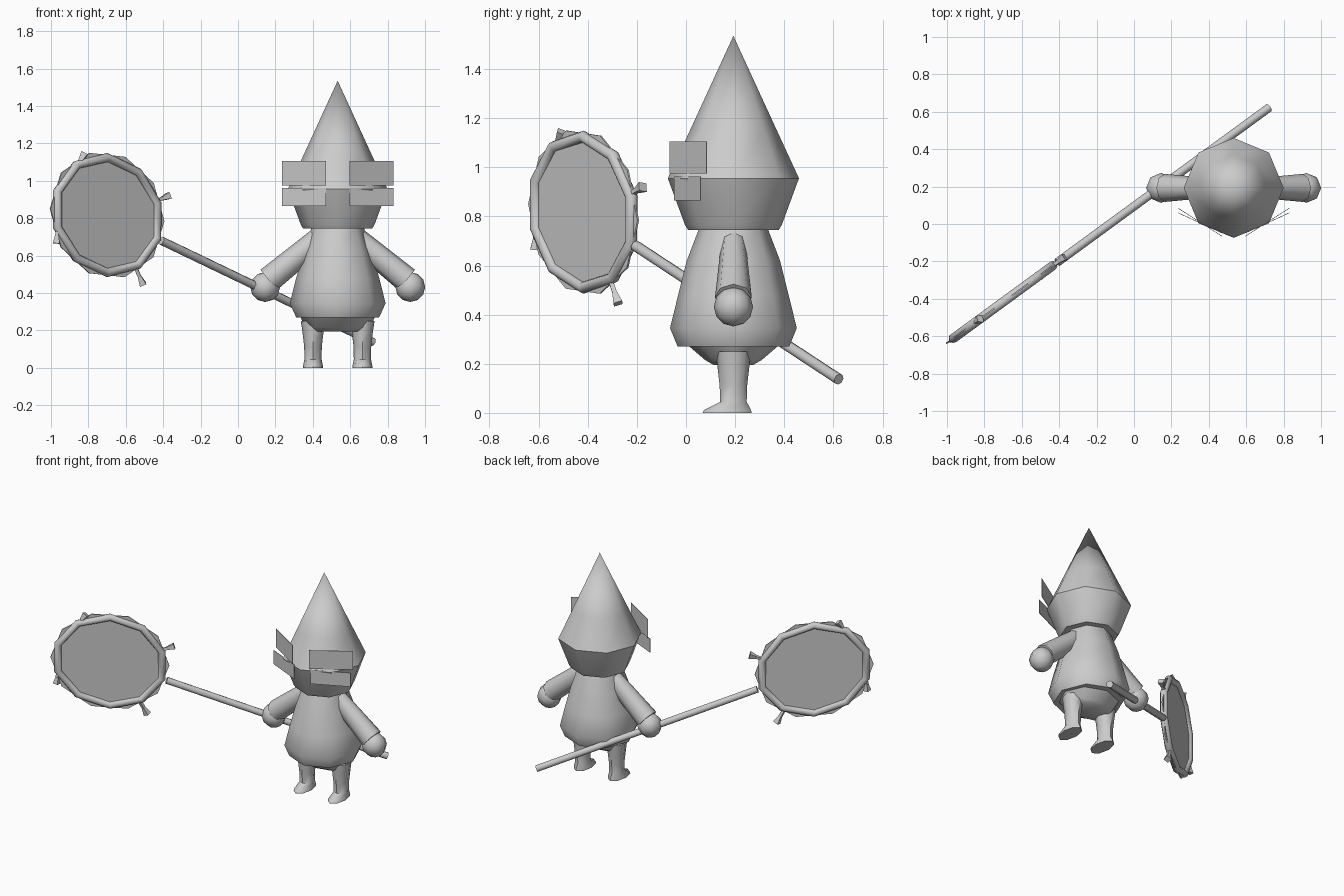
import bpy, bmesh, math
from mathutils import Vector

if "Cube" in bpy.data.objects:
    bpy.data.objects.remove(bpy.data.objects["Cube"], do_unlink=True)

grey = bpy.data.materials.new("plain_grey")
grey.use_nodes = True
COLOUR = (0.6, 0.6, 0.6, 1)
grey.diffuse_color = COLOUR
grey.node_tree.nodes["Principled BSDF"].inputs["Base Color"].default_value = COLOUR

X, Y, Z = Vector((1, 0, 0)), Vector((0, 1, 0)), Vector((0, 0, 1))
MID = Vector((0.533, 0.193, 0))   # vertical axis of the figure
parts = []


def finish(name, bm):
    bmesh.ops.recalc_face_normals(bm, faces=bm.faces)
    mesh = bpy.data.meshes.new(name)
    bm.to_mesh(mesh)
    bm.free()
    mesh.materials.append(grey)
    obj = bpy.data.objects.new(name, mesh)
    bpy.context.collection.objects.link(obj)
    parts.append(obj)
    return obj


def loft(name, rings, sides=8, turn=0.0):
    """Skin a row of rings, each given as (centre, half axis, half axis)."""
    bm = bmesh.new()
    loops = []
    for c, a, b in rings:
        angles = [turn + math.tau * i / sides for i in range(sides)]
        loops.append([bm.verts.new(c + a * math.cos(t) + b * math.sin(t)) for t in angles])
    for low, high in zip(loops, loops[1:]):
        for i in range(sides):
            j = (i + 1) % sides
            bm.faces.new((low[i], low[j], high[j], high[i]))
    bm.faces.new(loops[0][::-1])
    bm.faces.new(loops[-1])
    bmesh.ops.remove_doubles(bm, verts=bm.verts, dist=0.0005)
    return finish(name, bm)


def turned(name, profile):
    """Upright solid on the figure's axis from (height, x radius, y radius)."""
    return loft(name, [(MID + Z * z, X * rx, Y * ry) for z, rx, ry in profile])


def rod(name, p, q, r1, r2, sides=8):
    d = (q - p).normalized()
    a = d.orthogonal().normalized()
    b = d.cross(a)
    return loft(name, [(p, a * r1, b * r1), (q, a * r2, b * r2)], sides)


# Head, hat and clothes
turned("hat", [(0.955, 0.267, 0.267), (1.15, 0.177, 0.177), (1.535, 0.0001, 0.0001)])
turned("head", [(0.745, 0.185, 0.185), (0.765, 0.197, 0.197), (0.955, 0.267, 0.267)])
turned("tunic", [(0.27, 0.222, 0.227), (0.345, 0.256, 0.258), (0.48, 0.222, 0.225),
                 (0.62, 0.182, 0.19), (0.75, 0.14, 0.14)])
turned("hips", [(0.195, 0.15, 0.08), (0.215, 0.175, 0.115), (0.275, 0.2, 0.185)])

for side, s in (("right", -1), ("left", 1)):
    # Legs flaring into pointed feet
    leg = MID + X * s * 0.132
    loft(side + "_leg", [(leg + Z * z + Y * dy, X * rx, Y * ry) for z, dy, rx, ry in
                         ((0, -0.026, 0.053, 0.1), (0.012, -0.024, 0.053, 0.096),
                          (0.045, 0, 0.046, 0.054), (0.11, 0, 0.047, 0.056),
                          (0.19, 0, 0.056, 0.065), (0.25, 0, 0.065, 0.07))])
    # Sleeves and round hands
    shoulder = MID + X * s * 0.1 + Z * 0.69
    wrist = MID + X * s * 0.369 + Z * 0.47
    across = (wrist - shoulder).cross(Y).normalized()
    loft(side + "_arm", [(shoulder, across * 0.062, Y * 0.05), (wrist, across * 0.07, Y * 0.075)])
    bm = bmesh.new()
    bmesh.ops.create_uvsphere(bm, u_segments=8, v_segments=6, radius=0.08)
    bmesh.ops.translate(bm, verts=bm.verts, vec=MID + X * s * 0.388 + Z * 0.432)
    finish(side + "_hand", bm)

    # Slanted plates beside the face
    for label, z0, z1, y0, y1 in (("upper", 0.975, 1.105, -0.065, 0.085),
                                  ("lower", 0.865, 0.962, -0.048, 0.06)):
        bm = bmesh.new()
        inner, outer = MID.x + s * 0.063, MID.x + s * 0.298
        corners = ((inner, y0, z0), (outer, y1, z0), (outer, y1, z1), (inner, y0, z1))
        bm.faces.new([bm.verts.new(c) for c in corners])
        plate = finish(f"{side}_{label}_face_plate", bm)
        thick = plate.modifiers.new("thickness", "SOLIDIFY")
        thick.thickness = 0.003
        thick.offset = 0

# Long handle held in the right hand
tail, joint = Vector((0.722, 0.622, 0.137)), Vector((-0.41, -0.205, 0.68))
rod("handle", tail, joint, 0.023, 0.023)

# Oval hoop in the upright plane of the handle
centre = Vector((-0.7, -0.417, 0.817))
along = (centre - joint).normalized()
normal = along.cross(Z).normalized()
rise = normal.cross(along).normalized()
A, B, SIDES, TUBE = 0.352, 0.302, 10, 0.025
bm = bmesh.new()
loops = []
for i in range(SIDES):
    t = math.tau * i / SIDES
    spoke = along * A * math.cos(t) + rise * B * math.sin(t)
    out = spoke.normalized()
    loops.append([bm.verts.new(centre + spoke + out * TUBE * math.cos(k) + normal * TUBE * math.sin(k))
                  for k in (math.tau * n / 8 for n in range(8))])
for i, ring in enumerate(loops):
    after = loops[(i + 1) % SIDES]
    for n in range(8):
        m = (n + 1) % 8
        bm.faces.new((ring[n], ring[m], after[m], after[n]))
finish("hoop", bm)

# Flat panel whose corners peek past the hoop
loft("hoop_panel", [(centre + normal * d, along * 0.383, rise * 0.333) for d in (-0.004, 0.004)],
     SIDES, math.pi / SIDES)

# Small flared tags around the hoop, given as x and z of each end
slope = along.y / along.x
for i, (x0, z0, x1, z1) in enumerate(((-0.87, 1.06, -0.822, 1.145), (-0.44, 0.89, -0.37, 0.92),
                                      (-0.545, 0.53, -0.508, 0.445), (-0.965, 0.75, -0.972, 0.665))):
    p, q = (Vector((x, centre.y + (x - centre.x) * slope, z)) for x, z in ((x0, z0), (x1, z1)))
    rod(f"hoop_tag_{i + 1}", p, p.lerp(q, 0.6), 0.013, 0.013, 4)
    rod(f"hoop_tag_end_{i + 1}", p.lerp(q, 0.5), q, 0.014, 0.026, 4)

# Soft shading across the gentle facets
bpy.ops.object.select_all(action="DESELECT")
for obj in parts:
    if "plate" not in obj.name and "tag" not in obj.name:
        obj.select_set(True)
        bpy.context.view_layer.objects.active = obj
bpy.ops.object.shade_smooth_by_angle(angle=math.radians(50))
